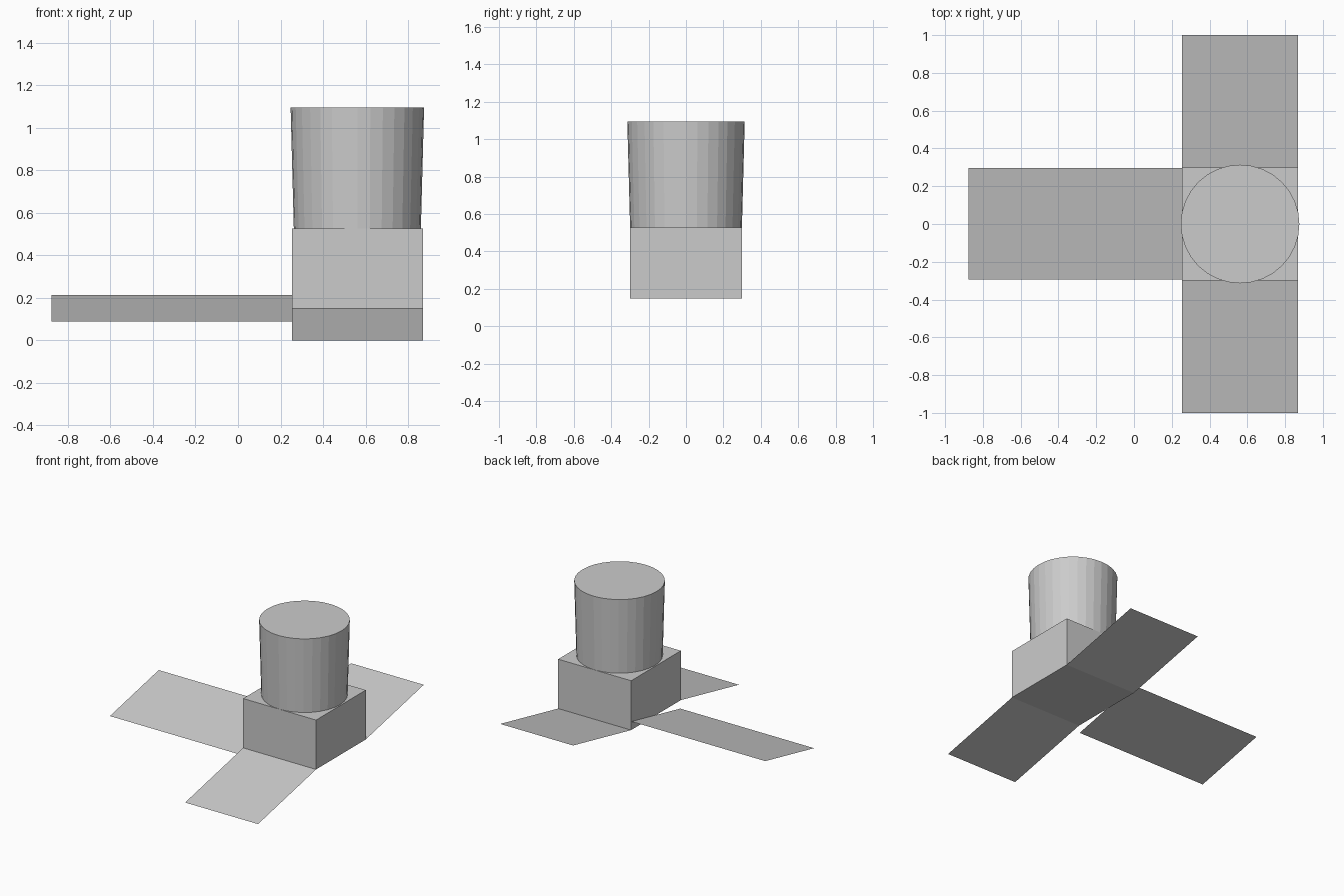
import bpy, math
from mathutils import Matrix

if "Cube" in bpy.data.objects:
    bpy.data.objects.remove(bpy.data.objects["Cube"])

CX = 0.5615           # centre of box and drum along x
BOX_Z0, BOX_Z1, TOP = 0.15, 0.527, 1.096
TILT = math.atan2(0.15, 0.70)   # all panels share this slope towards the front


def tilted_panel(name, x0, x1, y0, y1, z_mid):
    """Zero-thickness panel, tilted about its own x axis."""
    cx, cy = (x0 + x1) / 2, (y0 + y1) / 2
    bpy.ops.mesh.primitive_plane_add(size=1)
    ob = bpy.context.object
    ob.name = name
    ob.data.transform(Matrix.Diagonal((x1 - x0, (y1 - y0) / math.cos(TILT), 1, 1)))
    ob.rotation_euler.x = TILT
    ob.location = (cx, cy, z_mid)
    return ob


# Box body
bpy.ops.mesh.primitive_cube_add(size=1, location=(CX, 0, (BOX_Z0 + BOX_Z1) / 2))
box = bpy.context.object
box.name = "box_body"
box.scale = (0.616, 0.6, BOX_Z1 - BOX_Z0)

# Slightly flared drum on top
bpy.ops.mesh.primitive_cone_add(vertices=32, radius1=0.299, radius2=0.314,
                                depth=TOP - BOX_Z1,
                                location=(CX, 0, (TOP + BOX_Z1) / 2))
bpy.context.object.name = "drum"

# Front panel slopes down, back panel slopes up, side panel is tilted in place
X0, X1 = CX - 0.308, CX + 0.308
tilted_panel("front_panel", X0, X1, -1.0, -0.3, 0.075)
tilted_panel("back_panel", X0, X1, 0.3, 1.0, 0.225)
tilted_panel("side_panel", -0.877, X0, -0.293, 0.296, 0.151)
